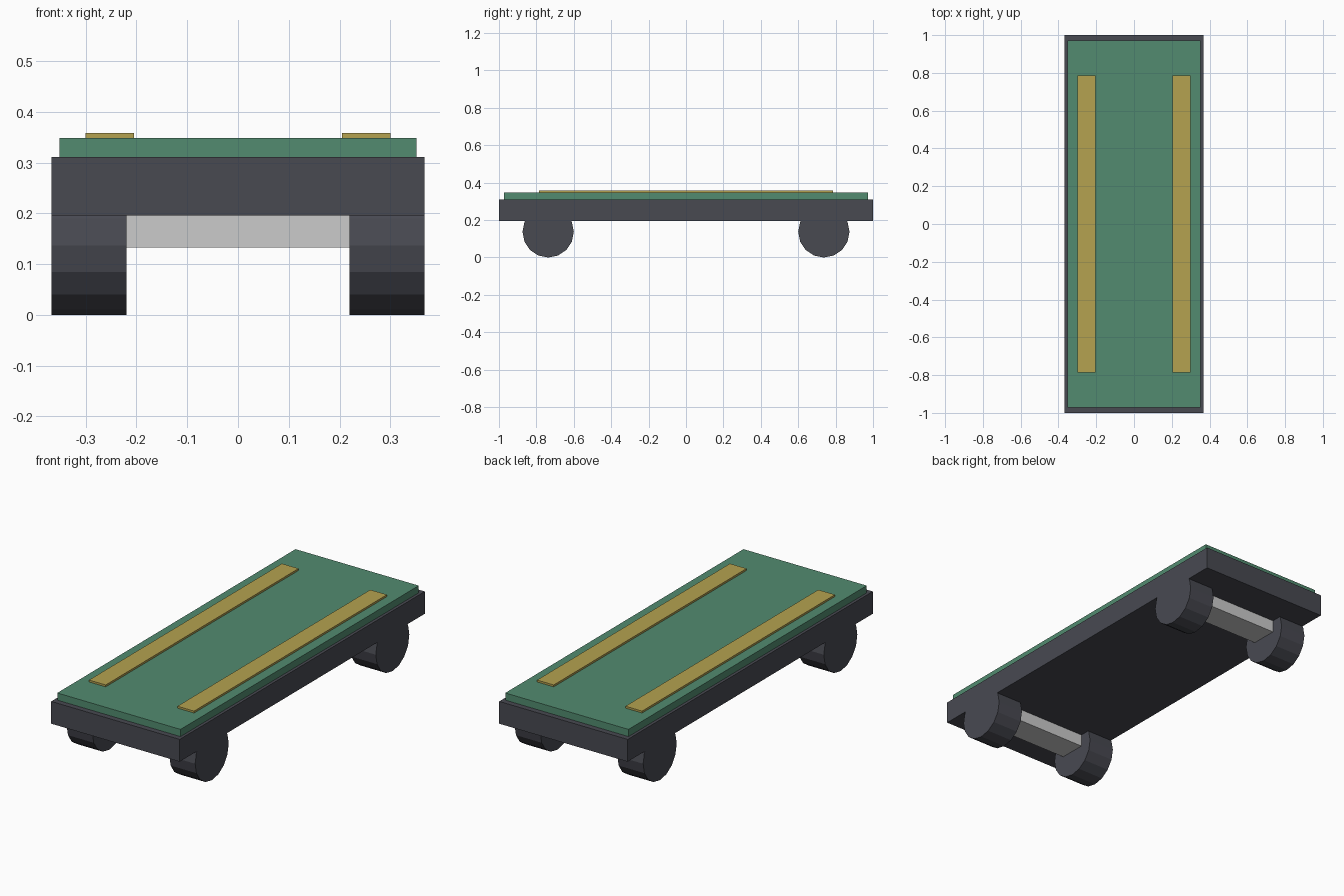
import bpy
from math import pi

if "Cube" in bpy.data.objects:
    bpy.data.objects.remove(bpy.data.objects["Cube"])


def material(name, rgb):
    m = bpy.data.materials.new(name)
    m.diffuse_color = (*rgb, 1)
    m.use_nodes = True
    m.node_tree.nodes["Principled BSDF"].inputs["Base Color"].default_value = m.diffuse_color
    return m


DARK = material("dark_frame", (0.065, 0.067, 0.083))
GREEN = material("green_deck", (0.085, 0.26, 0.16))
OCHRE = material("ochre_grip", (0.46, 0.36, 0.08))


def finish(name, mat):
    ob = bpy.context.object
    ob.name = ob.data.name = name
    bpy.ops.object.transform_apply(location=False, rotation=True, scale=True)
    if mat:
        ob.data.materials.append(mat)
    return ob


def box(name, x, y, z, mat=None):
    """Box from (min, max) ranges on each axis."""
    ranges = (x, y, z)
    bpy.ops.mesh.primitive_cube_add(size=1, location=[(a + b) / 2 for a, b in ranges])
    bpy.context.object.scale = [b - a for a, b in ranges]
    return finish(name, mat)


# Chassis slab and the slightly inset deck on top
box("chassis", (-0.367, 0.367), (-1, 1), (0.196, 0.311), DARK)
box("deck", (-0.352, 0.352), (-0.972, 0.972), (0.311, 0.348), GREEN)

# Two long grip strips
for side, s in (("left", -1), ("right", 1)):
    x = sorted((s * 0.205, s * 0.30))
    box(side + "_grip_strip", x, (-0.787, 0.787), (0.347, 0.358), OCHRE)

# Axle bars with a 16-sided wheel at each end
R = 0.137
for end, e in (("front", -1), ("back", 1)):
    cy = e * 0.737
    box(end + "_axle", (-0.23, 0.23), (cy - 0.07, cy + 0.07), (0.133, 0.2))
    for side, s in (("left", -1), ("right", 1)):
        bpy.ops.mesh.primitive_cylinder_add(
            vertices=16, radius=R, depth=0.147,
            location=(s * 0.2935, cy, R), rotation=(0, pi / 2, 0))
        finish(f"{end}_{side}_wheel", DARK)
